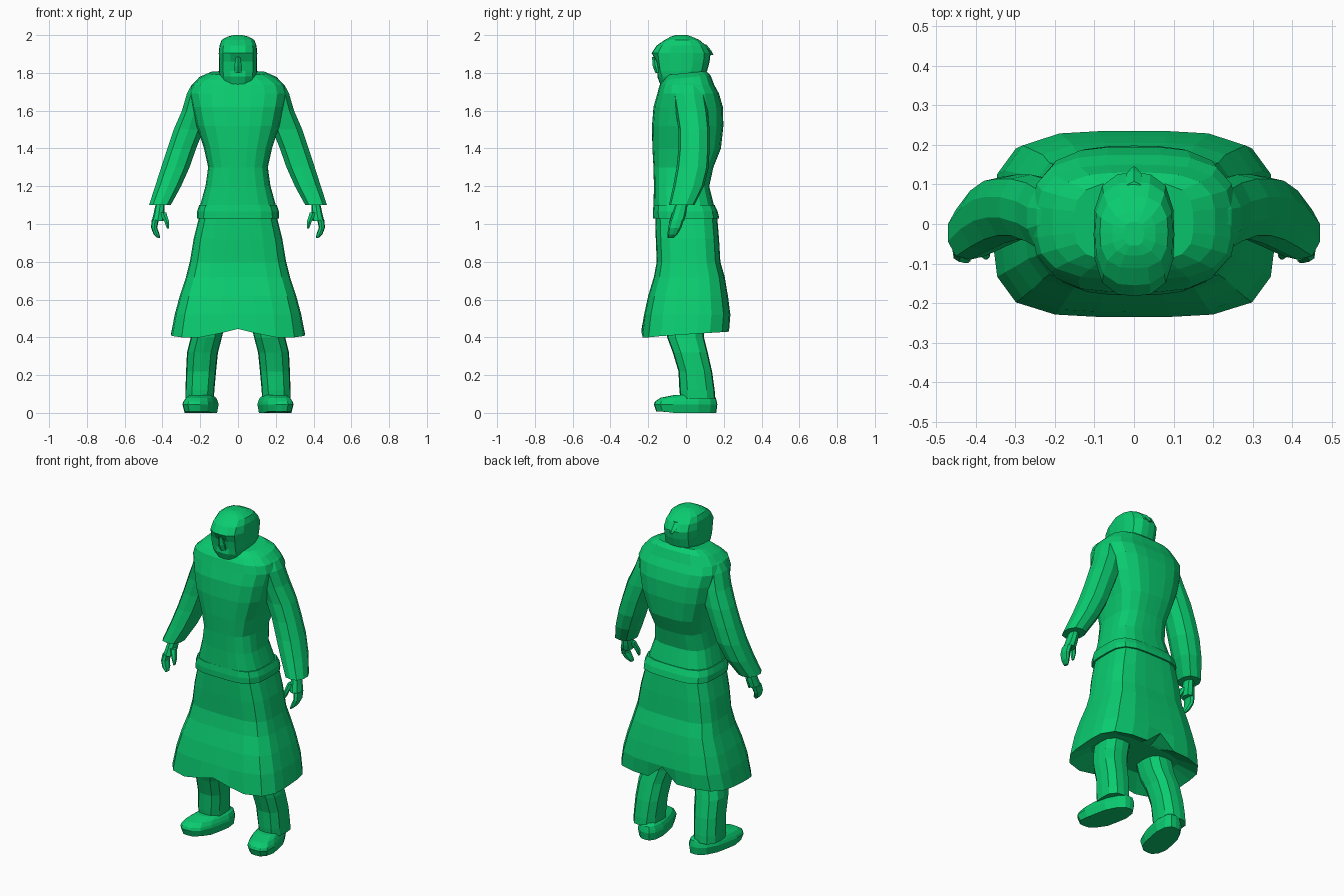
import bpy, bmesh, math
from mathutils import Vector

green = bpy.data.materials.new("green cloth")
green.diffuse_color = (0.003, 0.60, 0.16, 1)


def ring(z, x0, x1, y0, y1, n, p, tilt=0.0):
    """Rounded-box cross-section; vertex 0 is at the back centre."""
    cx, cy, rx, ry = (x0 + x1) / 2, (y0 + y1) / 2, (x1 - x0) / 2, (y1 - y0) / 2
    pts = []
    for i in range(n):
        a = math.pi / 2 + 2 * math.pi * i / n
        c, s = math.cos(a), math.sin(a)
        r = (abs(c) ** p + abs(s) ** p) ** (-1 / p)
        pts.append(Vector((cx + rx * c * r, cy + ry * s * r, z + tilt * ry * s * r)))
    return pts


def loft(name, rows, n=12, p=2.5, side=1, edit=None):
    """Skin rows of (z, x0, x1, y0, y1[, tilt]) in order and cap both ends."""
    bm = bmesh.new()
    rings = []
    for r in rows:
        pts = ring(*r[:5], n, p, r[5] if len(r) > 5 else 0.0)
        if edit:
            pts = [edit(v) for v in pts]
        rings.append([bm.verts.new((v.x * side, v.y, v.z)) for v in pts])
    for a, b in zip(rings, rings[1:]):
        for i in range(n):
            j = (i + 1) % n
            bm.faces.new((a[i], a[j], b[j], b[i]))
    bm.faces.new(rings[0][::-1])
    bm.faces.new(rings[-1])
    bmesh.ops.recalc_face_normals(bm, faces=bm.faces[:])
    me = bpy.data.meshes.new(name)
    bm.to_mesh(me)
    bm.free()
    me.materials.append(green)
    ob = bpy.data.objects.new(name, me)
    bpy.context.collection.objects.link(ob)
    return ob


def sym(rows):
    """Expand (z, half_width, y0, y1[, tilt]) to symmetric rows."""
    return [(r[0], -r[1], r[1], *r[2:]) for r in rows]


# Skirt of the coat with an underside, arched in front and slit at the back
def hem(v):
    if v.z < 0.41:
        v.z = 0.40 + 0.065 * (v.y + 0.235)
        if v.y < -0.15:
            v.z = 0.40 + max(0.0, 0.045 * (1 - abs(v.x) / 0.18))
        elif v.y > 0.1 and abs(v.x) < 0.01:
            v.z = 0.51
    return v


loft("coat_skirt", sym([
    (0.47, 0.25, -0.14, 0.14),
    (0.40, 0.355, -0.235, 0.228), (0.52, 0.335, -0.222, 0.235),
    (0.62, 0.308, -0.20, 0.222), (0.72, 0.275, -0.17, 0.205),
    (0.80, 0.255, -0.155, 0.182), (0.92, 0.235, -0.16, 0.175),
    (1.04, 0.205, -0.163, 0.165)]), n=24, p=4, edit=hem)

# Hem band of the jacket at the waist
loft("waist_band", sym([
    (1.03, 0.218, -0.175, 0.176), (1.065, 0.217, -0.176, 0.168),
    (1.10, 0.205, -0.172, 0.152)]), n=24, p=3.8)

# Jacket body with shoulders
loft("jacket_body", sym([
    (1.09, 0.203, -0.172, 0.150), (1.20, 0.172, -0.170, 0.123),
    (1.30, 0.158, -0.172, 0.145), (1.40, 0.180, -0.178, 0.185),
    (1.52, 0.220, -0.180, 0.198), (1.62, 0.243, -0.172, 0.195),
    (1.69, 0.258, -0.152, 0.175), (1.735, 0.245, -0.14, 0.15),
    (1.775, 0.205, -0.12, 0.13, 0.1), (1.80, 0.15, -0.095, 0.105, 0.1)]),
    n=24, p=3.3)

# Collar sloping up to the neck
loft("collar", sym([
    (1.735, 0.14, -0.145, 0.125, 0.15), (1.79, 0.09, -0.12, 0.105, 0.1)]),
    n=16, p=3)


# Head with the lower face set back
def face(v):
    if v.y < -0.1 and abs(v.x) < 0.045 and 1.79 < v.z < 1.87:
        v.y += 0.018
    return v


loft("head", sym([
    (1.735, 0.08, -0.135, 0.07), (1.78, 0.097, -0.152, 0.085),
    (1.81, 0.10, -0.166, 0.112), (1.86, 0.101, -0.175, 0.125),
    (1.905, 0.102, -0.182, 0.13), (1.945, 0.098, -0.155, 0.106),
    (1.975, 0.086, -0.112, 0.07), (1.992, 0.055, -0.08, 0.03),
    (2.0, 0.025, -0.055, 0.005)]), n=16, p=2.9, edit=face)
loft("nose", sym([(1.80, 0.026, -0.162, -0.12), (1.835, 0.024, -0.176, -0.12),
                  (1.885, 0.012, -0.180, -0.14)]), n=6, p=2)
# Hair tuft at the back of the head
loft("hair_tuft", sym([(1.895, 0.008, 0.130, 0.146), (1.915, 0.022, 0.10, 0.136),
                       (1.95, 0.028, 0.06, 0.108)]), n=6, p=2)

for side, tag in ((1, "left"), (-1, "right")):
    # Sleeve widening to the cuff
    loft(tag + "_sleeve", [
        (1.10, 0.355, 0.472, -0.09, 0.045), (1.20, 0.30, 0.44, -0.068, 0.095),
        (1.30, 0.255, 0.408, -0.05, 0.12), (1.40, 0.22, 0.375, -0.04, 0.125),
        (1.50, 0.18, 0.342, -0.04, 0.125), (1.60, 0.16, 0.298, -0.055, 0.115),
        (1.69, 0.14, 0.272, -0.07, 0.10), (1.735, 0.13, 0.248, -0.05, 0.085),
        (1.77, 0.12, 0.205, -0.03, 0.065)], n=10, p=2.6, side=side)
    # Hand: palm, curled fingers and thumb
    loft(tag + "_palm", [
        (1.015, 0.395, 0.457, -0.085, -0.01), (1.05, 0.39, 0.448, -0.075, 0.0),
        (1.11, 0.388, 0.435, -0.055, 0.01)], n=8, side=side)
    loft(tag + "_fingers", [
        (0.925, 0.412, 0.425, -0.098, -0.065), (0.945, 0.415, 0.447, -0.098, -0.045),
        (0.98, 0.428, 0.460, -0.095, -0.025), (1.02, 0.42, 0.458, -0.085, -0.012)],
        n=8, side=side)
    loft(tag + "_thumb", [
        (0.975, 0.366, 0.376, -0.09, -0.07), (1.01, 0.363, 0.39, -0.09, -0.055),
        (1.06, 0.378, 0.415, -0.075, -0.03)], n=6, side=side)
    # Trouser leg
    loft(tag + "_trouser_leg", [
        (0.075, 0.128, 0.278, -0.03, 0.155), (0.12, 0.125, 0.278, -0.035, 0.152),
        (0.22, 0.116, 0.275, -0.04, 0.138), (0.32, 0.106, 0.270, -0.07, 0.115),
        (0.40, 0.085, 0.25, -0.10, 0.095), (0.50, 0.06, 0.23, -0.11, 0.09)],
        n=12, p=3, side=side)

    # Shoe, splayed slightly outwards, with a lifted toe and a narrow heel
    def splay(v):
        if v.y > 0.08:
            v.x = 0.197 + (v.x - 0.197) * 0.9
        v.x -= 0.2 * v.y
        if v.y < -0.08 and v.z < 0.02:
            v.z += 0.008
        return v

    loft(tag + "_shoe", [
        (0.0, 0.122, 0.272, -0.158, 0.160), (0.045, 0.114, 0.282, -0.170, 0.166),
        (0.06, 0.118, 0.277, -0.164, 0.163), (0.08, 0.128, 0.267, -0.135, 0.158),
        (0.095, 0.145, 0.255, -0.06, 0.14)], n=16, p=3, side=side, edit=splay)
